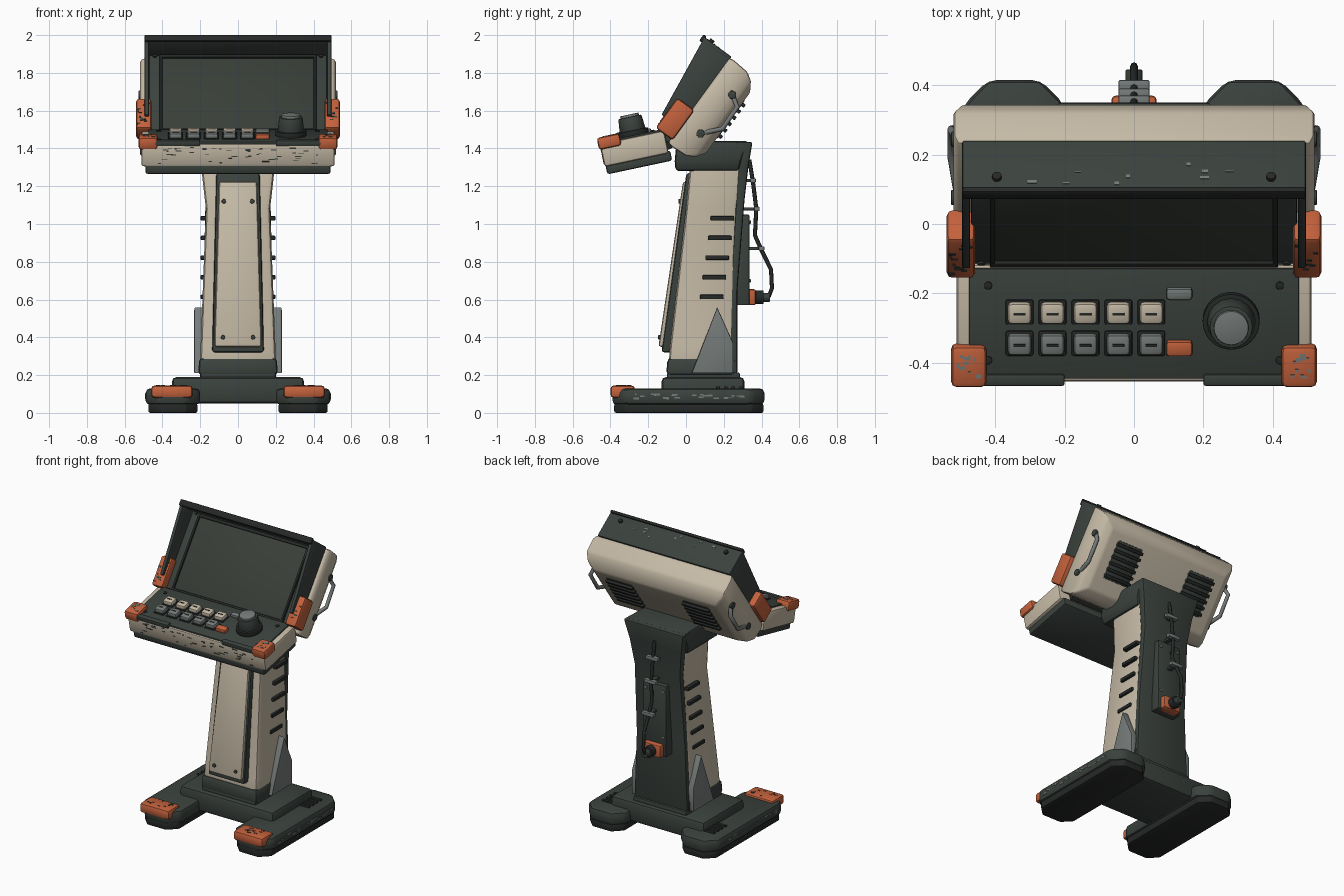
import bpy, bmesh, random
from math import radians
from mathutils import Matrix, Vector

random.seed(4)
cube = bpy.data.objects.get("Cube")
if cube:
    bpy.data.objects.remove(cube)


def material(name, rgb):
    m = bpy.data.materials.new(name)
    m.use_nodes = True
    m.diffuse_color = (*rgb, 1)
    bsdf = m.node_tree.nodes["Principled BSDF"]
    bsdf.inputs["Base Color"].default_value = (*rgb, 1)
    bsdf.inputs["Roughness"].default_value = 0.6
    return m


CREAM = material("cream paint", (.56, .49, .38))
DARK = material("dark green grey", (.043, .054, .047))
BLACK = material("black rubber", (.019, .022, .020))
SCREEN = material("screen glass", (.040, .048, .040))
GREY = material("grey metal", (.18, .20, .195))
ORANGE = material("orange paint", (.55, .12, .045))

WORLD = Matrix.Identity(4)
HEAD = Matrix.Translation((0, -.095, 1.43)) @ Matrix.Rotation(radians(-36), 4, 'X')
DESK = Matrix.Translation((0, -.42, 1.262)) @ Matrix.Rotation(radians(12), 4, 'X')


def finish(name, bm, mat, frame=WORLD, bevel=0, segs=2):
    bmesh.ops.recalc_face_normals(bm, faces=bm.faces)
    if bevel:
        edges = [e for e in bm.edges if e.calc_face_angle(0) > .45]
        bmesh.ops.bevel(bm, geom=edges, offset=bevel, segments=segs, profile=.5,
                        affect='EDGES', clamp_overlap=True)
    bm.transform(frame)
    me = bpy.data.meshes.new(name)
    bm.to_mesh(me)
    bm.free()
    me.materials.append(mat)
    ob = bpy.data.objects.new(name, me)
    bpy.context.collection.objects.link(ob)
    bpy.ops.object.select_all(action='DESELECT')
    ob.select_set(True)
    bpy.context.view_layer.objects.active = ob
    bpy.ops.object.shade_smooth_by_angle(angle=radians(35))
    return ob


def add_box(bm, lo, hi):
    lo, hi = Vector(lo), Vector(hi)
    bmesh.ops.create_cube(bm, size=1, matrix=Matrix.Translation((lo + hi) / 2)
                          @ Matrix.Diagonal((*(hi - lo), 1)))


def box(name, x, y, z, mat, frame=WORLD, bevel=.008):
    bm = bmesh.new()
    add_box(bm, (x[0], y[0], z[0]), (x[1], y[1], z[1]))
    return finish(name, bm, mat, frame, bevel)


def prism(name, pts, lo, hi, mat, frame=WORLD, bevel=.005, axis='x'):
    bm = bmesh.new()
    place = (lambda p: (lo, *p)) if axis == 'x' else (lambda p: (*p, lo))
    face = bm.faces.new([bm.verts.new(place(p)) for p in pts])
    new = bmesh.ops.extrude_face_region(bm, geom=[face])["geom"]
    step = (hi - lo, 0, 0) if axis == 'x' else (0, 0, hi - lo)
    bmesh.ops.translate(bm, vec=step, verts=[v for v in new if isinstance(v, bmesh.types.BMVert)])
    return finish(name, bm, mat, frame, bevel)


def loft(name, sections, mat, frame=WORLD, bevel=.02, along='z'):
    # each section: position, near side, far side, half width
    bm = bmesh.new()
    rings = []
    for t, a, b, h in sections:
        ring = [(-h, a), (h, a), (h, b), (-h, b)]
        rings.append([bm.verts.new((x, s, t) if along == 'z' else (x, t, s)) for x, s in ring])
    for r, q in zip(rings, rings[1:]):
        for i in range(4):
            j = (i + 1) % 4
            bm.faces.new((r[i], r[j], q[j], q[i]))
    bm.faces.new(rings[0])
    bm.faces.new(rings[-1])
    return finish(name, bm, mat, frame, bevel)


def rod(name, at, r, length, mat, frame=WORLD, axis='z', segs=24, bevel=.003, r2=None):
    turn = {'z': WORLD, 'x': Matrix.Rotation(radians(90), 4, 'Y'),
            'y': Matrix.Rotation(radians(90), 4, 'X')}[axis]
    bm = bmesh.new()
    bmesh.ops.create_cone(bm, cap_ends=True, segments=segs, radius1=r, radius2=r2 or r,
                          depth=length, matrix=Matrix.Translation(at) @ turn)
    return finish(name, bm, mat, frame, bevel)


def tube(name, pts, r, mat, frame=WORLD):
    cu = bpy.data.curves.new(name, 'CURVE')
    cu.dimensions = '3D'
    cu.bevel_depth, cu.bevel_resolution, cu.use_fill_caps = r, 2, True
    sp = cu.splines.new('POLY')
    sp.points.add(len(pts) - 1)
    for p, q in zip(sp.points, pts):
        p.co = (*(frame @ Vector(q)), 1)
    cu.materials.append(mat)
    bpy.context.collection.objects.link(bpy.data.objects.new(name, cu))


def chips(name, lo, hi, n, mat, size, frame=WORLD):
    # scattered flakes of worn paint; the thin axis of lo..hi is the plate depth
    bm = bmesh.new()
    for _ in range(n):
        a, b = [], []
        for l, h, s in zip(lo, hi, size):
            c = random.uniform(l, h)
            half = s * random.uniform(.3, 1) / 2
            a.append(c - half if s else l)
            b.append(c + half if s else h)
        add_box(bm, a, b)
    finish(name, bm, mat, frame)


# Base
box("base_crossbar", (-.35, .35), (-.13, .31), (.05, .19), DARK, bevel=.025)
box("base_step", (-.2, .2), (-.1, .285), (.18, .215), DARK, bevel=.01)
for s in (-1, 1):
    def outline(x0, x1, y0, y1, c):
        pts = [(x0 + c, y0), (x1 - c, y0), (x1, y0 + c), (x1, y1 - c),
               (x1 - c, y1), (x0 + c, y1), (x0, y1 - c), (x0, y0 + c)]
        return [(s * x, y) for x, y in pts]
    prism("foot_sole", outline(.215, .475, -.38, .41, .06), 0, .05, BLACK, bevel=.01, axis='z')
    prism("foot", outline(.2, .49, -.39, .415, .07), .042, .13, DARK, bevel=.025, axis='z')
    for i in range(4):
        box("foot_rib", sorted((s * .27, s * .42)), (.16 + i * .04, .18 + i * .04), (.12, .14), BLACK, bevel=.004)
    box("toe_cap", sorted((s * .24, s * .46)), (-.4, -.27), (.08, .145), ORANGE, bevel=.018)
    chips("toe_wear", (s * .35 - .08, -.38, .142), (s * .35 + .08, -.29, .147), 9, DARK, (.03, .012, 0))
    chips("foot_wear", (s * .49 - .002, -.28, .075), (s * .49 + .002, .3, .1), 28, GREY, (0, .03, .01))

# Column
loft("column", [(.21, -.095, .25, .203), (.35, -.085, .25, .198), (1.08, 0, .272, .17),
                (1.32, .022, .3, .197)], CREAM, bevel=.025)
loft("column_collar", [(.2, -.105, .262, .21), (.29, -.098, .262, .206)], DARK, bevel=.02)
loft("back_spine", [(.205, .225, .272, .2), (.65, .235, .272, .183), (1.13, .265, .31, .172),
                    (1.3, .275, .33, .195), (1.435, .26, .352, .225)], DARK, bevel=.012)
loft("column_head", [(1.28, -.055, .28, .205), (1.33, -.06, .29, .22), (1.44, -.05, .33, .22)], DARK, bevel=.018)
loft("front_frame", [(.32, -.13, -.07, .137), (1.27, .002, .06, .115)], DARK, bevel=.015)
loft("front_panel", [(.35, -.146, -.1, .125), (1.225, -.016, .03, .1)], CREAM, bevel=.014)
for s in (-1, 1):
    for z, y, x in ((.4, -.14, .08), (1.12, -.033, .075)):
        rod("panel_bolt", (s * x, y, z), .012, .014, DARK, axis='y', segs=12)
    for i in range(5):
        y = .13 - i * .014
        z = 1.03 - i * .104
        box("side_slot", sorted((s * .15, s * .198)), (y, y + .125), (z - .012, z + .012), BLACK, bevel=.005)
    prism("side_gusset", [(.03, .21), (.165, .56), (.25, .37), (.25, .21)],
          *sorted((s * .18, s * .232)), GREY, bevel=.006)

# Rear service plate, socket and cable
box("service_plate", (-.085, .085), (.255, .335), (.57, 1.05), DARK, bevel=.006)
for s in (-1, 1):
    for z in (.7, 1.01):
        rod("service_bolt", (s * .065, .337, z), .01, .012, GREY, axis='y', segs=10)
box("socket_block", (-.065, .065), (.3, .37), (.57, .655), ORANGE, bevel=.012)
rod("socket_ring", (0, .385, .612), .036, .05, BLACK, axis='y')
rod("socket_plug", (0, .42, .612), .024, .05, DARK, axis='y')
tube("cable", [(0, .335, 1.34), (0, .355, 1.22), (0, .372, 1.08), (0, .365, .94), (0, .4, .86),
               (0, .45, .76), (0, .455, .66), (0, .44, .62), (0, .42, .612)], .011, BLACK)
for z, y in ((1.23, .34), (1.08, .36), (.87, .385)):
    box("cable_clip", (-.045, .045), (y, y + .03), (z - .012, z + .012), GREY, bevel=.005)
    box("clip_stem", (-.015, .015), (.29, y + .01), (z - .008, z + .008), DARK, bevel=.003)

# Display housing
loft("display_shell", [(0, 0, .556, .508), (.03, -.005, .558, .52), (.12, 0, .55, .52),
                       (.165, .03, .52, .5), (.195, .075, .47, .455)], CREAM, HEAD, .012, 'y')
box("display_bezel", (-.47, .47), (-.045, .01), (.0, .545), DARK, HEAD)
box("screen", (-.4, .4), (-.052, -.04), (.05, .52), SCREEN, HEAD, .002)
for z in (.04, .525):
    box("screen_rim", (-.415, .415), (-.062, -.04), (z - .01, z + .01), BLACK, HEAD, .004)
box("hood_top", (-.495, .495), (-.175, .005), (.54, .566), DARK, HEAD, .006)
box("hood_lip", (-.495, .495), (-.185, -.165), (.535, .575), BLACK, HEAD, .006)
chips("hood_wear", (-.4, -.15, .564), (.4, -.08, .568), 9, GREY, (.03, .012, 0), HEAD)
for s in (-1, 1):
    box("screen_rim_side", sorted((s * .4, s * .415)), (-.062, -.04), (.04, .525), BLACK, HEAD, .004)
    prism("hood_side", [(.005, .56), (-.172, .56), (-.115, .1), (.005, .1)],
          *sorted((s * .472, s * .495)), DARK, HEAD)
    rod("hood_bolt", (s * .395, -.13, .572), .014, .016, BLACK, HEAD, segs=12)
    for z in (.03, .535):
        rod("bezel_bolt", (s * .44, -.048, z), .012, .012, BLACK, HEAD, 'y', 12)
    box("hinge_guard", sorted((s * .458, s * .54)), (-.1, .012), (.025, .222), ORANGE, HEAD, .016)
    chips("guard_wear", (s * .5 - .03, -.102, .05), (s * .5 + .03, -.098, .2), 12, DARK, (.02, 0, .01), HEAD)
    tube("side_handle", [(s * .505, .125, .405), (s * .525, .185, .37), (s * .525, .19, .23),
                         (s * .505, .11, .14)], .013, GREY, HEAD)
    for d, u in ((.125, .405), (.11, .14)):
        rod("handle_mount", (s * .512, d, u), .022, .03, DARK, HEAD, 'x', 16)
    # Rear vent
    box("vent_bed", sorted((s * .19, s * .38)), (.19, .198), (.17, .42), DARK, HEAD, .003)
    for i in range(6):
        box("vent_slat", sorted((s * .185, s * .385)), (.19, .215), (.18 + i * .041, .2 + i * .041), BLACK, HEAD, .004)
rod("hinge_barrel", (0, -.105, 1.44), .048, .86, BLACK, axis='x')

# Control desk
box("desk_tray", (-.49, .49), (.004, .355), (0, .055), DARK, DESK, .012)
box("desk_body", (-.512, .512), (-.002, .345), (.042, .165), CREAM, DESK, .014)
box("control_panel", (-.475, .475), (.01, .335), (.15, .174), DARK, DESK, .005)
chips("desk_wear", (-.42, -.004, .06), (.42, 0, .15), 45, DARK, (.035, 0, .007), DESK)
for s in (-1, 1):
    box("desk_lip", sorted((s * .2, s * .46)), (-.01, .025), (.155, .185), DARK, DESK, .007)
    box("corner_guard", sorted((s * .425, s * .527)), (-.012, .11), (.135, .2), ORANGE, DESK, .016)
    chips("corner_wear", (s * .477 - .03, .01, .198), (s * .477 + .03, .09, .202), 10, GREY, (.018, .014, 0), DESK)
    for v in (.065, .285):
        rod("panel_screw", (s * .42, v, .175), .012, .01, BLACK, DESK, segs=12)
for v, mat in ((.207, CREAM), (.115, GREY)):
    for i in range(5):
        x = -.33 + i * .095
        box("button_socket", (x - .04, x + .04), (v - .037, v + .037), (.165, .18), BLACK, DESK, .006)
        box("button", (x - .034, x + .034), (v - .031, v + .031), (.17, .205), mat, DESK, .012)
        box("button_mark", (x - .017, x + .017), (v - .004, v + .004), (.2, .207), BLACK, DESK, .001)
box("status_key", (.093, .168), (.245, .28), (.165, .192), GREY, DESK, .009)
box("stop_key", (.093, .168), (.08, .125), (.165, .198), ORANGE, DESK, .009)
rod("dial_base", (.28, .183, .185), .082, .03, BLACK, DESK, segs=32)
rod("dial", (.28, .183, .235), .07, .075, DARK, DESK, segs=16, r2=.062)
rod("dial_cap", (.28, .183, .276), .05, .02, GREY, DESK, segs=32)
